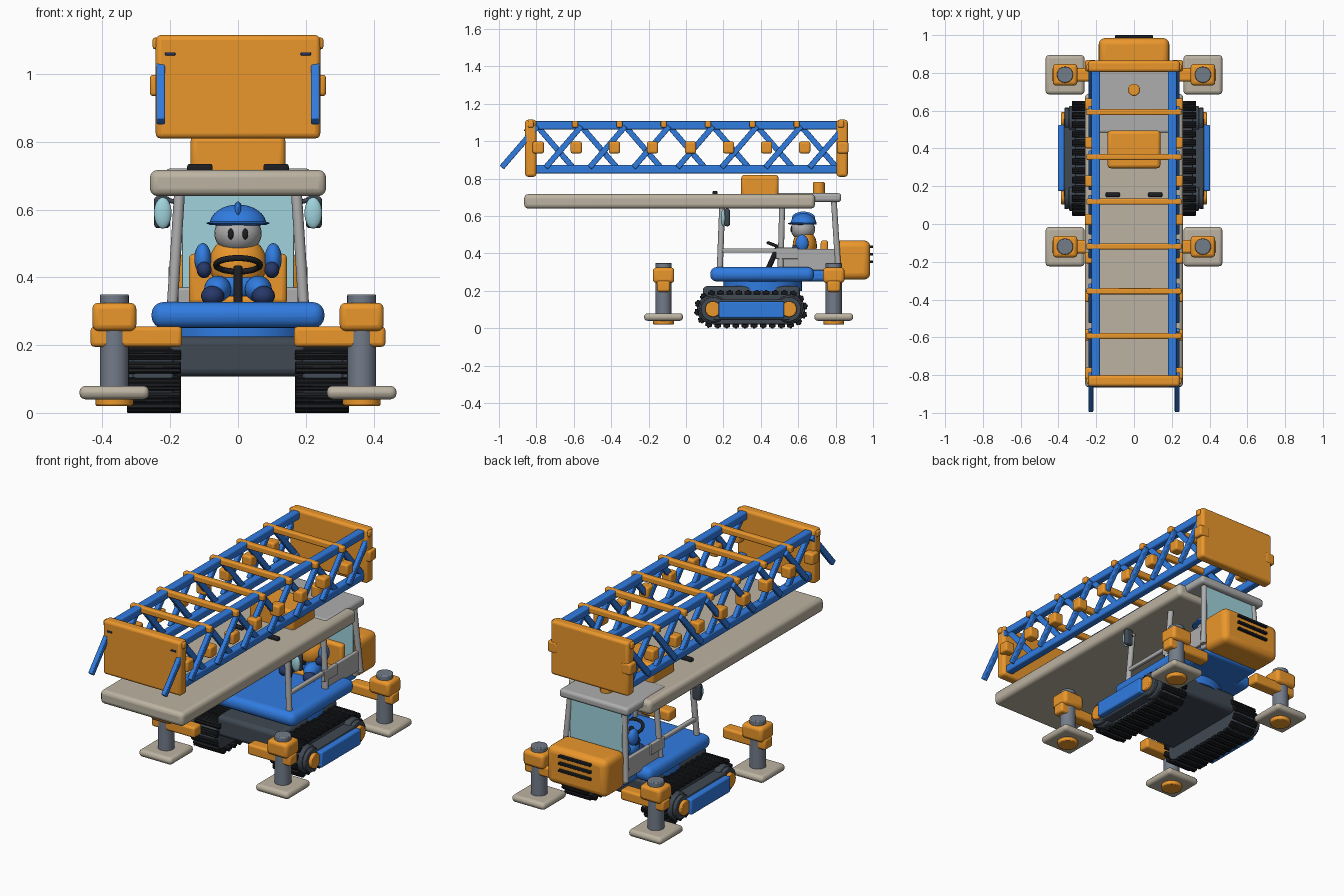
import bpy, bmesh, math
from mathutils import Vector, Matrix

if "Cube" in bpy.data.objects:
    bpy.data.objects.remove(bpy.data.objects["Cube"])

COL = dict(orange=(0.83, 0.31, 0.025), blue=(0.03, 0.2, 0.75), navy=(0.02, 0.04, 0.14),
           dark=(0.012, 0.013, 0.016), slate=(0.05, 0.065, 0.085), steel=(0.17, 0.2, 0.25),
           beige=(0.5, 0.45, 0.36), grey=(0.42, 0.42, 0.42), glass=(0.35, 0.65, 0.72))
MATS = {}


def finish(name, bm, col, bevel=0.0, seg=3):
    me = bpy.data.meshes.new(name)
    bmesh.ops.recalc_face_normals(bm, faces=bm.faces)
    bm.to_mesh(me)
    bm.free()
    ob = bpy.data.objects.new(name, me)
    bpy.context.collection.objects.link(ob)
    if col not in MATS:
        MATS[col] = bpy.data.materials.new(col)
        MATS[col].diffuse_color = (*COL[col], 1)
    me.materials.append(MATS[col])
    if bevel:
        m = ob.modifiers.new("bevel", 'BEVEL')
        m.width, m.segments, m.limit_method = bevel, seg, 'ANGLE'
    bpy.ops.object.select_all(action='DESELECT')
    bpy.context.view_layer.objects.active = ob
    ob.select_set(True)
    bpy.ops.object.shade_smooth_by_angle(angle=math.radians(35))
    return ob


def box(name, x, y, z, col, bevel=0.008, seg=3):
    bm = bmesh.new()
    c = Vector((sum(x) / 2, sum(y) / 2, sum(z) / 2))
    s = Matrix.Diagonal((abs(x[1] - x[0]), y[1] - y[0], z[1] - z[0], 1))
    bmesh.ops.create_cube(bm, size=1, matrix=Matrix.Translation(c) @ s)
    return finish(name, bm, col, bevel, seg)


def pair(name, x, y, z, col, bevel=0.008):
    for tag, s in (("left", -1), ("right", 1)):
        box(f"{name}_{tag}", (s * x[0], s * x[1]), y, z, col, bevel)


def rod(name, p, q, r, col, r2=None, sides=24, bevel=0.0):
    p, q = Vector(p), Vector(q)
    bm = bmesh.new()
    m = Matrix.Translation((p + q) / 2) @ (q - p).to_track_quat('Z', 'Y').to_matrix().to_4x4()
    bmesh.ops.create_cone(bm, cap_ends=True, segments=sides, radius1=r,
                          radius2=r if r2 is None else r2, depth=(q - p).length, matrix=m)
    return finish(name, bm, col, bevel, 2)


def bar(name, x, p, q, tx, w, col):
    """Rectangular bar in a y-z plane from p=(y,z) to q."""
    bm = bmesh.new()
    d = Vector((0, q[0] - p[0], q[1] - p[1]))
    m = (Matrix.Translation((x, (p[0] + q[0]) / 2, (p[1] + q[1]) / 2))
         @ Matrix.Rotation(math.atan2(d.z, d.y), 4, 'X') @ Matrix.Diagonal((tx, d.length, w, 1)))
    bmesh.ops.create_cube(bm, size=1, matrix=m)
    return finish(name, bm, col, 0.004, 2)


def ball(name, c, r, col):
    bm = bmesh.new()
    bmesh.ops.create_uvsphere(bm, u_segments=24, v_segments=14, radius=1,
                              matrix=Matrix.Translation(c) @ Matrix.Diagonal((*r, 1)))
    return finish(name, bm, col)


def tube(name, pts, r, col, cyclic=False):
    cu = bpy.data.curves.new(name, 'CURVE')
    cu.dimensions, cu.bevel_depth, cu.bevel_resolution, cu.use_fill_caps = '3D', r, 3, True
    sp = cu.splines.new('POLY')
    sp.points.add(len(pts) - 1)
    for a, b in zip(sp.points, pts):
        a.co = (*b, 1)
    sp.use_cyclic_u = cyclic
    ob = bpy.data.objects.new(name, cu)
    bpy.context.collection.objects.link(ob)
    cu.materials.append(MATS[col])


# lattice boom: end plates, chords, diagonal braces, cross bars and node blocks
for tag, y in (("front", -0.83), ("rear", 0.835)):
    box(f"boom_plate_{tag}", (-0.243, 0.243), (y - 0.03, y + 0.03), (0.81, 1.115), "orange", 0.015)
for s in (-1, 1):
    for z in (0.85, 1.085):
        box("boom_chord", (s * 0.18, s * 0.225), (-0.83, 0.83), (z - 0.022, z + 0.022), "blue")
    for k in range(8):
        y = -0.985 + 0.235 * k
        bar("boom_brace_up", s * 0.228, (y, 0.86), (y + 0.19, 1.08), 0.025, 0.03, "blue")
        if k < 7:
            bar("boom_brace_down", s * 0.208, (y + 0.19, 1.08), (y + 0.38, 0.86), 0.025, 0.03, "blue")
    for k in range(9):
        y = -0.79 + 0.2035 * k
        box("boom_node", (s * 0.2, s * 0.26), (y - 0.03, y + 0.03), (0.935, 0.998), "orange", 0.01)
    box("boom_bolt", (s * 0.185, s * 0.215), (-0.866, -0.85), (1.055, 1.064), "navy", 0.002)
for k in range(8):
    y = -0.83 + 0.237 * k
    box("boom_cross_bar", (-0.252, 0.252), (y - 0.016, y + 0.016), (1.073, 1.108), "orange")

# long deck, roof and boom mount
box("deck", (-0.26, 0.26), (-0.865, 0.69), (0.64, 0.717), "beige", 0.022)
box("cab_roof", (-0.215, 0.215), (0.48, 0.83), (0.675, 0.722), "grey", 0.016)
box("boom_mount", (-0.14, 0.14), (0.295, 0.495), (0.70, 0.82), "orange", 0.018)
rod("roof_beacon", (0, 0.71, 0.71), (0, 0.71, 0.782), 0.032, "orange", bevel=0.006)
pair("roof_handle", (0.075, 0.15), (0.142, 0.168), (0.71, 0.735), "dark")

# cab frame
for s in (-1, 1):
    for tag, y, yt in (("front", 0.18, 0.195), ("middle", 0.505, 0.515), ("rear", 0.815, 0.79)):
        rod(f"cab_post_{tag}", (s * 0.195, y, 0.3), (s * 0.17, yt, 0.69), 0.016, "grey", sides=12)
    box("cab_rail", (s * 0.178, s * 0.2), (0.18, 0.52), (0.405, 0.427), "grey", 0.005)
    box("cab_side_panel", (s * 0.176, s * 0.196), (0.49, 0.82), (0.31, 0.425), "grey", 0.005)
    box("door_latch", (s * 0.185, s * 0.205), (0.48, 0.6), (0.37, 0.432), "grey", 0.004)
    box("mirror_housing", (s * 0.2, s * 0.248), (0.205, 0.235), (0.545, 0.64), "slate", 0.012)
    ball("mirror_glass", (s * 0.222, 0.2, 0.59), (0.026, 0.014, 0.046), "glass")
    tube("mirror_arm", [(s * 0.175, 0.2, 0.62), (s * 0.215, 0.215, 0.63)], 0.007, "slate")
box("rear_window", (-0.165, 0.165), (0.79, 0.80), (0.36, 0.68), "glass", 0.002)
box("cab_rear_panel", (-0.19, 0.19), (0.78, 0.82), (0.28, 0.37), "grey")

# engine cover with vents
box("engine_cover", (-0.187, 0.187), (0.80, 0.985), (0.26, 0.47), "orange", 0.035, 4)
for k in range(3):
    z = 0.355 + 0.04 * k
    box("engine_vent", (-0.1, 0.1), (0.975, 1.0), (z - 0.007, z + 0.007), "dark", 0.003)

# house, slewing ring and chassis
box("house_base", (-0.255, 0.255), (0.13, 0.685), (0.25, 0.327), "blue", 0.034, 4)
box("house_tail", (-0.17, 0.17), (0.6, 0.83), (0.25, 0.31), "blue", 0.02)
rod("slewing_ring", (0, 0.41, 0.2), (0, 0.41, 0.265), 0.21, "blue", sides=40)
box("chassis", (-0.2, 0.2), (0.09, 0.61), (0.108, 0.225), "slate", 0.022)

# crawler tracks
YA, YB, ZC, R = 0.145, 0.55, 0.102, 0.088


def loop_point(t):
    """Point and heading on the stadium-shaped track loop, 0 <= t < 1."""
    L = YB - YA
    d = t * (2 * L + 2 * math.pi * R)
    if d < L:
        return YA + d, ZC - R, 0
    d -= L
    if d < math.pi * R:
        a = d / R
        return YB + R * math.sin(a), ZC - R * math.cos(a), a
    d -= math.pi * R
    if d < L:
        return YB - d, ZC + R, math.pi
    a = (d - L) / R
    return YA - R * math.sin(a), ZC + R * math.cos(a), math.pi + a


for s in (-1, 1):
    bm = bmesh.new()
    prof = [loop_point(i / 64) for i in range(64)]
    f = bm.faces.new([bm.verts.new((s * 0.19, YA + (y - YA), ZC + (z - ZC) * 0.92)) for y, z, a in prof])
    g = bmesh.ops.extrude_face_region(bm, geom=[f])
    bmesh.ops.translate(bm, vec=(s * 0.12, 0, 0),
                        verts=[v for v in g["geom"] if isinstance(v, bmesh.types.BMVert)])
    finish("track_belt", bm, "slate", 0.008)
    bm = bmesh.new()
    for i in range(28):
        y, z, a = loop_point((i + 0.5) / 28)
        turn = Matrix.Translation((s * 0.248, y, z)) @ Matrix.Rotation(a, 4, 'X')
        bmesh.ops.create_cube(bm, size=1, matrix=turn @ Matrix.Diagonal((0.16, 0.036, 0.018, 1)))
        bmesh.ops.create_cube(bm, size=1, matrix=turn @ Matrix.Translation((0, 0, -0.009))
                              @ Matrix.Diagonal((0.16, 0.014, 0.012, 1)))
    finish("track_pads", bm, "dark", 0.003, 1)
    for y in (YA, YB):
        rod("track_wheel", (s * 0.3, y, ZC), (s * 0.345, y, ZC), 0.075, "slate", sides=12, bevel=0.006)
        rod("track_wheel_rim", (s * 0.345, y, ZC), (s * 0.368, y, ZC), 0.066, "slate", bevel=0.004)
        rod("track_hub", (s * 0.36, y, ZC), (s * 0.386, y, ZC), 0.042, "orange", bevel=0.005)
    box("track_frame", (s * 0.3, s * 0.37), (0.14, 0.56), (0.045, 0.155), "slate")
    box("track_side_panel", (s * 0.365, s * 0.403), (0.175, 0.525), (0.055, 0.143), "blue")

# outriggers
for s in (-1, 1):
    for y in (-0.12, 0.79):
        x = s * 0.365
        box("outrigger_arm", (s * 0.165, s * 0.435), (y - 0.035, y + 0.035), (0.195, 0.255), "orange", 0.012)
        box("outrigger_collar", (x - 0.065, x + 0.065), (y - 0.057, y + 0.057), (0.242, 0.325), "orange", 0.018)
        rod("outrigger_leg", (x, y, 0.05), (x, y, 0.35), 0.043, "steel", bevel=0.005)
        box("outrigger_pad", (x - 0.103, x + 0.103), (y - 0.104, y + 0.104), (0.04, 0.08), "beige", 0.018)
        rod("outrigger_foot", (x, y, 0.02), (x, y, 0.05), 0.056, "orange", bevel=0.006)

# seat, controls and operator
box("seat", (-0.1, 0.1), (0.56, 0.75), (0.31, 0.345), "orange", 0.012)
box("seat_back", (-0.145, 0.145), (0.72, 0.76), (0.32, 0.47), "orange", 0.015)
rod("steering_column", (0, 0.44, 0.32), (0, 0.49, 0.43), 0.014, "dark", sides=12)
tube("steering_wheel", [(0.065 * math.cos(a), 0.49 + 0.05 * math.sin(a), 0.437 - 0.02 * math.sin(a))
                        for a in (i * math.tau / 32 for i in range(32))], 0.009, "dark", True)
ball("operator_torso", (0, 0.635, 0.44), (0.085, 0.065, 0.085), "orange")
ball("operator_hips", (0, 0.635, 0.375), (0.09, 0.065, 0.05), "blue")
ball("operator_head", (0, 0.625, 0.53), (0.07, 0.065, 0.06), "grey")
bm = bmesh.new()
bmesh.ops.create_uvsphere(bm, u_segments=32, v_segments=16, radius=1)
bmesh.ops.bisect_plane(bm, geom=bm.verts[:] + bm.edges[:] + bm.faces[:], plane_co=(0, 0, 0),
                       plane_no=(0, 0, -1), clear_outer=True)
bmesh.ops.holes_fill(bm, edges=[e for e in bm.edges if e.is_boundary])
bm.transform(Matrix.Translation((0, 0.628, 0.555)) @ Matrix.Diagonal((0.084, 0.07, 0.06, 1)))
finish("helmet", bm, "blue")
ball("helmet_brim", (0, 0.622, 0.56), (0.094, 0.078, 0.009), "blue")
ball("helmet_crest", (0, 0.628, 0.59), (0.014, 0.062, 0.034), "blue")
for s in (-1, 1):
    ball("operator_eye", (s * 0.021, 0.566, 0.528), (0.009, 0.008, 0.016), "dark")
    ball("operator_arm", (s * 0.104, 0.62, 0.455), (0.025, 0.035, 0.046), "blue")
    ball("operator_hand", (s * 0.1, 0.59, 0.422), (0.022, 0.026, 0.024), "navy")
    ball("operator_leg", (s * 0.06, 0.58, 0.365), (0.04, 0.06, 0.04), "blue")
    ball("operator_boot", (s * 0.075, 0.53, 0.345), (0.034, 0.035, 0.03), "navy")

for m in bpy.data.materials:
    if m.users and not m.is_grease_pencil:
        m.use_nodes = True
        m.node_tree.nodes["Principled BSDF"].inputs["Base Color"].default_value = m.diffuse_color
